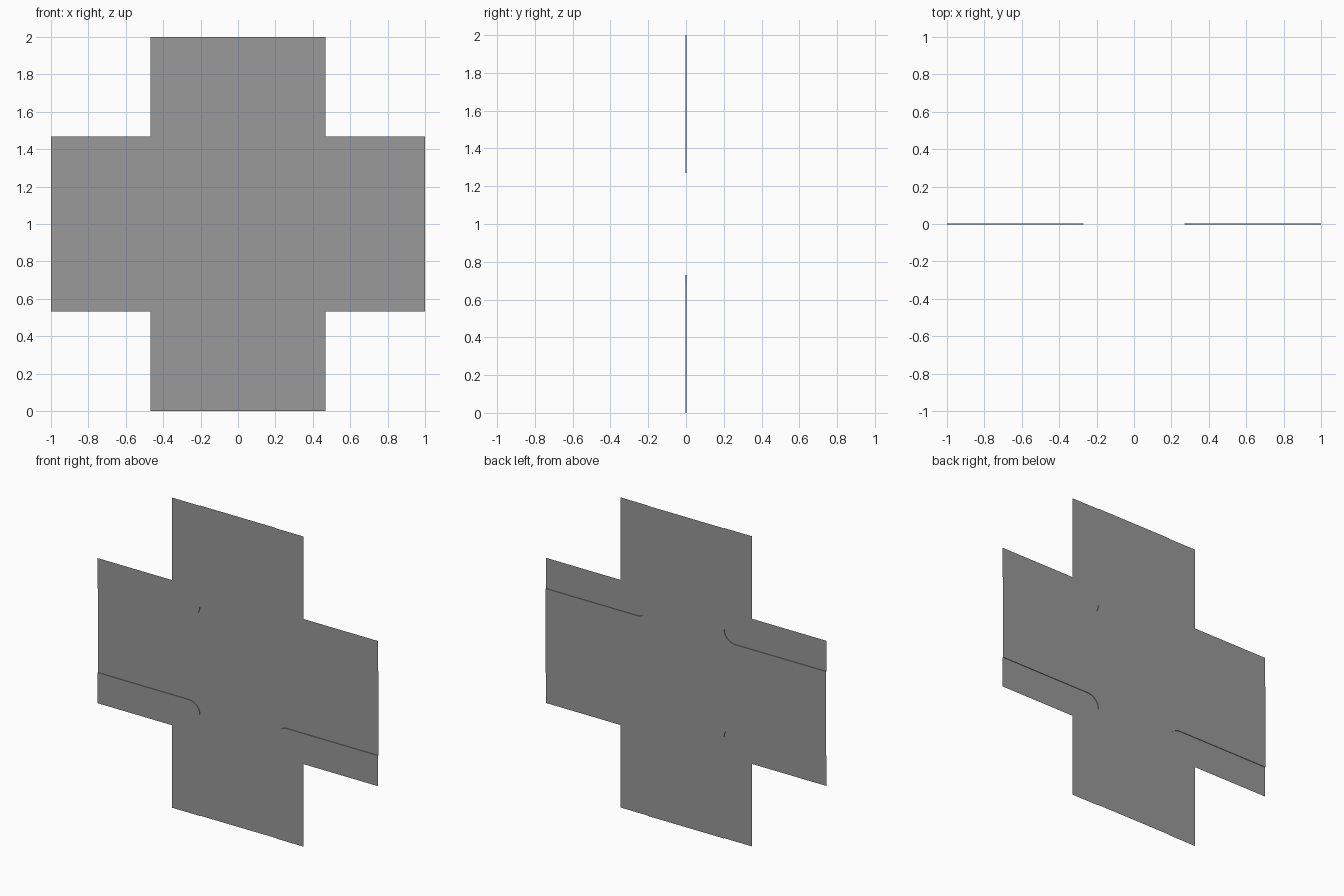
import bpy, bmesh
from math import sin, cos, pi

if "Cube" in bpy.data.objects:
    bpy.data.objects.remove(bpy.data.objects["Cube"])

OUT, END = 0.468, 1.0      # outer footpath edge, arm length
KERB, R = 0.271, 0.08      # kerb line and corner radius
ROAD_Y, PATH_Y = 0.002, -0.002
QUADS = [(1, 1), (-1, 1), (-1, -1), (1, -1)]

asphalt = bpy.data.materials.new("dark_grey")
asphalt.diffuse_color = (0.32, 0.32, 0.32, 1)
asphalt.use_nodes = True
asphalt.node_tree.nodes["Principled BSDF"].inputs["Base Color"].default_value = asphalt.diffuse_color


def kerb_line(steps=8):
    """Kerb of the +x +z quadrant, from the right end round to the top end."""
    c = KERB + R
    arc = [(c - R * sin(a), c - R * cos(a))
           for a in (i * pi / 2 / steps for i in range(steps + 1))]
    return [(END, KERB)] + arc + [(KERB, END)]


def build(name, polys):
    bm = bmesh.new()
    for poly in polys:
        f = bm.faces.new([bm.verts.new((x, y, z + 1)) for x, y, z in poly])
        f.normal_update()
        if f.normal.y > 1e-3:
            f.normal_flip()
    bmesh.ops.remove_doubles(bm, verts=bm.verts, dist=1e-5)
    bmesh.ops.triangulate(bm, faces=[f for f in bm.faces if len(f.verts) > 4])
    me = bpy.data.meshes.new(name)
    bm.to_mesh(me)
    bm.free()
    me.materials.append(asphalt)
    ob = bpy.data.objects.new(name, me)
    bpy.context.collection.objects.link(ob)


line = kerb_line()

# Crossroad surface: one outline walked through the four corners
outline = []
for sx, sz in QUADS:
    pts = [(sx * x, ROAD_Y, sz * z) for x, z in line]
    outline += pts if sx * sz > 0 else pts[::-1]
build("road_surface", [outline])

# Raised footpaths and their kerb faces, mirrored into each quadrant
path = line + [(OUT, END), (OUT, OUT), (END, OUT)]
paths, kerbs = [], []
for sx, sz in QUADS:
    paths.append([(sx * x, PATH_Y, sz * z) for x, z in path])
    for p, q in zip(line, line[1:]):
        quad = [(sx * v[0], y, sz * v[1]) for v, y in
                ((p, ROAD_Y), (q, ROAD_Y), (q, PATH_Y), (p, PATH_Y))]
        # keep the kerb faces pointing at the road
        kerbs.append(quad if sx * sz > 0 else quad[::-1])
build("footpaths", paths)
build("kerbs", kerbs)
